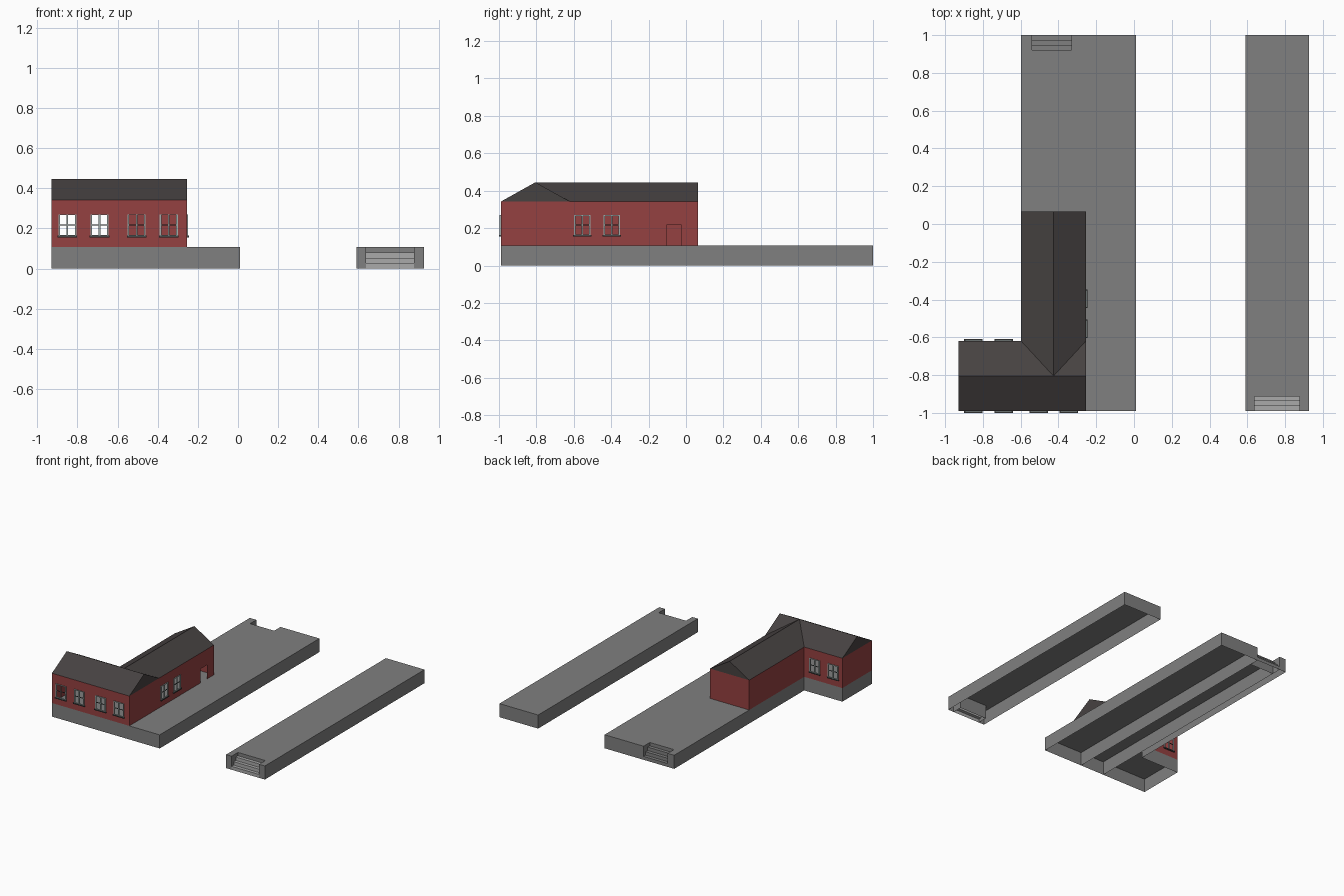
import bpy, bmesh, math
from mathutils import Vector

if "Cube" in bpy.data.objects:
    bpy.data.objects.remove(bpy.data.objects["Cube"])


def mat(name, rgb):
    m = bpy.data.materials.new(name)
    m.diffuse_color = (*rgb, 1)
    m.use_nodes = True
    m.node_tree.nodes["Principled BSDF"].inputs["Base Color"].default_value = m.diffuse_color
    return m


CONCRETE = mat("platform grey", (0.215, 0.215, 0.215))
STEP = mat("step light grey", (0.40, 0.40, 0.40))
BRICK = mat("brick red", (0.30, 0.053, 0.053))
ROOF = mat("roof charcoal", (0.062, 0.054, 0.053))
FRAME = mat("window frame pale", (0.36, 0.42, 0.41))
SILL = mat("sill dark", (0.06, 0.065, 0.065))

DECK, EAVE, RIDGE = 0.107, 0.342, 0.445
X0, X1, X2 = -0.93, -0.597, -0.255         # house: side wing, long wing left, right wall
Y0, Y1, Y2 = -0.99, -0.62, 0.065           # house: front, wing back, long wing end
RX, RY = (X1 + X2) / 2, (Y0 + Y1) / 2      # ridge lines


def obj(name, bm, mats):
    me = bpy.data.meshes.new(name)
    bm.to_mesh(me)
    bm.free()
    for m in mats:
        me.materials.append(m)
    o = bpy.data.objects.new(name, me)
    bpy.context.collection.objects.link(o)
    return o


def face(bm, pts):
    return bm.faces.new([bm.verts.new(p) for p in pts])


def wall(bm, a, b, z0, z1, holes=()):
    """Upright sheet from a to b (outside on the right); holes are (u0, u1, low, high)."""
    a, b = Vector((*a, 0)), Vector((*b, 0))
    d = (b - a).normalized()
    us = sorted({0, (b - a).length, *[u for h in holes for u in h[:2]]})
    zs = sorted({z0, z1, *[z for h in holes for z in h[2:]]})
    for u, v in zip(us, us[1:]):
        for s, t in zip(zs, zs[1:]):
            cu, cz = (u + v) / 2, (s + t) / 2
            if any(h[0] < cu < h[1] and h[2] < cz < h[3] for h in holes):
                continue
            face(bm, [a + d * p + Vector((0, 0, q)) for p, q in ((u, s), (v, s), (v, t), (u, t))])


def box(bm, x0, x1, y0, y1, z0, z1, mi=0):
    vs = bmesh.ops.create_cube(bm, size=1)["verts"]
    for v in vs:
        v.co = ((x0, x1)[v.co.x > 0], (y0, y1)[v.co.y > 0], (z0, z1)[v.co.z > 0])
    for f in {f for v in vs for f in v.link_faces}:
        f.material_index = mi


def platform(name, outline, inner=()):
    bm = bmesh.new()
    for a, b in zip(outline, outline[1:] + outline[:1]):
        wall(bm, a, b, 0, DECK)
    for a, b in inner:
        wall(bm, a, b, 0, DECK)
    face(bm, [(*p, DECK) for p in outline])
    bmesh.ops.remove_doubles(bm, verts=bm.verts, dist=1e-5)
    return obj(name, bm, [CONCRETE])


def steps(name, x0, x1, y_out, y_in, m):
    """Three risers and treads filling a notch."""
    bm = bmesh.new()
    if y_out > y_in:
        x0, x1 = x1, x0
    run, rise = (y_in - y_out) / 3, DECK / 4
    for i in range(3):
        y, z = y_out + i * run, i * rise
        face(bm, [(x0, y, z), (x1, y, z), (x1, y, z + rise), (x0, y, z + rise)])
        face(bm, [(x0, y, z + rise), (x1, y, z + rise), (x1, y + run, z + rise), (x0, y + run, z + rise)])
    return obj(name, bm, [m])


# Platforms with stair notches, open underneath
platform("main_platform",
         [(X0, Y0), (0.01, Y0), (0.01, 1), (-0.33, 1), (-0.33, 0.922), (-0.54, 0.922),
          (-0.54, 1), (X1, 1), (X1, Y1), (X0, Y1)],
         [((-0.33, Y0), (-0.33, 0.922)), ((-0.54, Y0), (-0.54, 0.922))])
platform("second_platform",
         [(0.59, Y0), (0.638, Y0), (0.638, -0.912), (0.877, -0.912), (0.877, Y0),
          (0.927, Y0), (0.927, 1), (0.59, 1)])
steps("back_steps", -0.54, -0.33, 1.0, 0.922, CONCRETE)
steps("front_steps", 0.638, 0.877, Y0, -0.912, STEP)

# Brick walls with open windows and doorway
W, WZ0, WZ1 = 0.045, 0.163, 0.27
front_x = [-0.85, -0.69, -0.505, -0.345]
side_y = [-0.555, -0.397]


def holes(centres, start):
    return [(abs(c - start) - W, abs(c - start) + W, WZ0, WZ1) for c in centres]


bm = bmesh.new()
wall(bm, (X0, Y0), (X2, Y0), DECK, EAVE, holes(front_x, X0))
wall(bm, (X2, Y0), (X2, Y2), DECK, EAVE,
     holes(side_y, Y0) + [(-0.105 - Y0, -0.025 - Y0, DECK, 0.217)])
wall(bm, (X2, Y2), (X1, Y2), DECK, EAVE)
wall(bm, (X1, Y2), (X1, Y1), DECK, EAVE)
wall(bm, (X1, Y1), (X0, Y1), DECK, EAVE, holes(front_x[:2], X1))
wall(bm, (X0, Y1), (X0, Y0), DECK, EAVE)
bmesh.ops.remove_doubles(bm, verts=bm.verts, dist=1e-5)
obj("brick_walls", bm, [BRICK])

# Roof: two crossing gables meeting in valleys, gable ends in roof colour
bm = bmesh.new()
E, R = EAVE, RIDGE
J = (RX, RY, R)
face(bm, [(X0, Y0, E), (X2, Y0, E), (X2, RY, R), J, (X0, RY, R)])
face(bm, [(X0, RY, R), J, (X1, Y1, E), (X0, Y1, E)])
face(bm, [J, (X2, RY, R), (X2, Y1, E)])
face(bm, [J, (X2, Y1, E), (X2, Y2, E), (RX, Y2, R)])
face(bm, [J, (RX, Y2, R), (X1, Y2, E), (X1, Y1, E)])
face(bm, [(X0, Y1, E), (X0, Y0, E), (X0, RY, R)])
face(bm, [(X2, Y0, E), (X2, Y1, E), (X2, RY, R)])
face(bm, [(X2, Y2, E), (X1, Y2, E), (RX, Y2, R)])
bmesh.ops.remove_doubles(bm, verts=bm.verts, dist=1e-5)
obj("roof", bm, [ROOF])

# Window: frame, mullion, transom and sill, outside towards local -y
bm = bmesh.new()
T = 0.008
for s in (-1, 1):
    box(bm, *sorted((s * W, s * (W - T))), -0.006, 0.003, WZ0, WZ1)
box(bm, -W, W, -0.006, 0.003, WZ1 - T / 2, WZ1)
box(bm, -W, W, -0.006, 0.003, WZ0, WZ0 + T / 2)
box(bm, -0.004, 0.004, -0.004, 0.002, WZ0, WZ1)
box(bm, -W, W, -0.003, 0.001, 0.215, 0.22, 1)
box(bm, -W - 0.004, W + 0.004, -0.01, 0, 0.156, 0.164, 1)
first = obj("window_1", bm, [FRAME, SILL])
places = ([(x, Y0, 0) for x in front_x] + [(x, Y1, math.pi) for x in front_x[:2]]
          + [(X2, y, math.pi / 2) for y in side_y])
for i, (x, y, r) in enumerate(places):
    o = first
    if i:
        o = bpy.data.objects.new(f"window_{i + 1}", first.data)
        bpy.context.collection.objects.link(o)
    o.location = (x, y, 0)
    o.rotation_euler = (0, 0, r)
